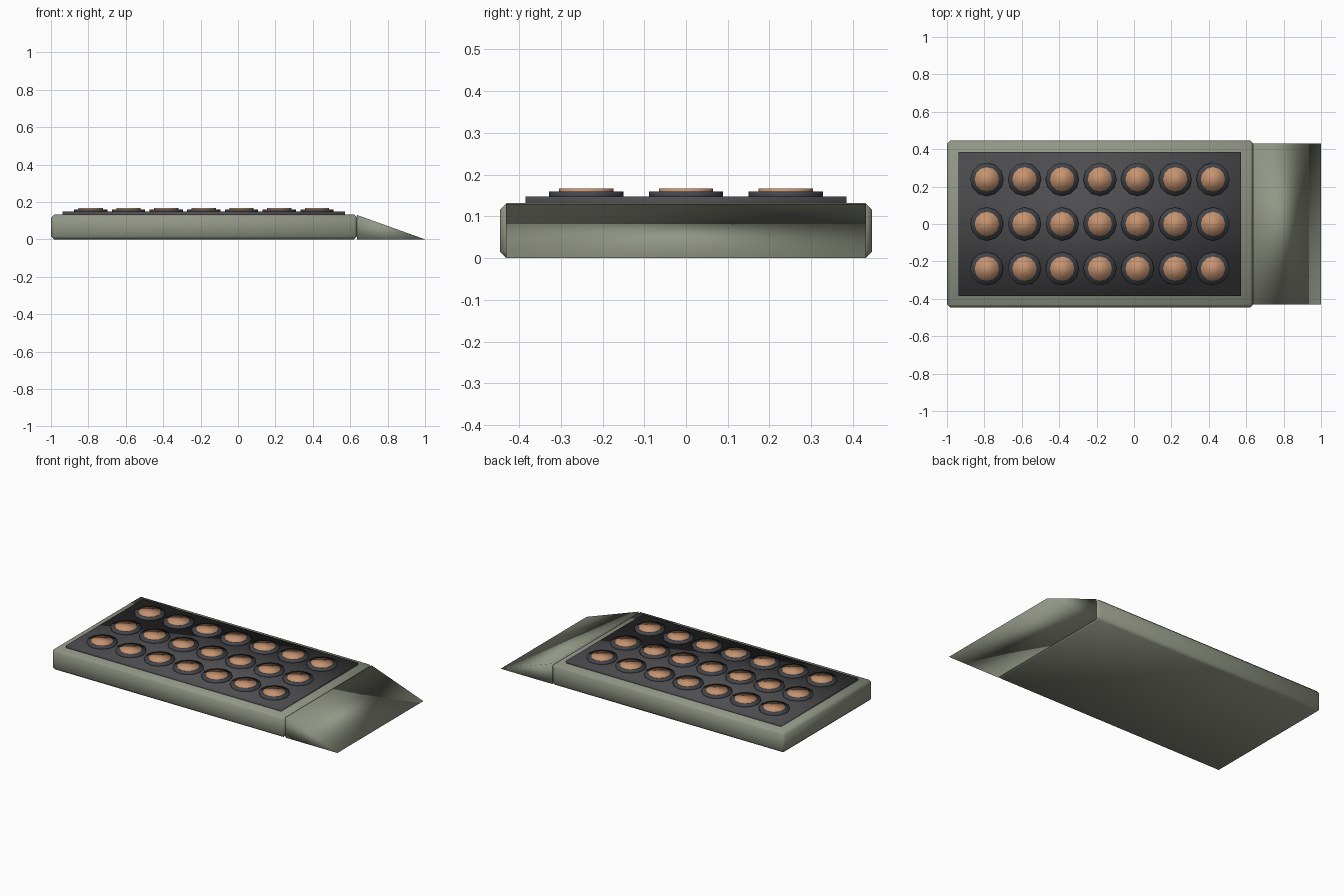
import bpy, bmesh

if "Cube" in bpy.data.objects:
    bpy.data.objects.remove(bpy.data.objects["Cube"])


def material(name, rgb):
    m = bpy.data.materials.new(name)
    m.diffuse_color = (*rgb, 1)
    m.use_nodes = True
    m.node_tree.nodes["Principled BSDF"].inputs["Base Color"].default_value = m.diffuse_color
    return m


OLIVE = material("olive_paint", (0.29, 0.31, 0.24))
DARK = material("dark_panel", (0.075, 0.073, 0.08))
RING = material("ring_metal", (0.055, 0.06, 0.07))
COPPER = material("copper", (0.56, 0.29, 0.16))


def finish(name, bm, mat):
    bmesh.ops.recalc_face_normals(bm, faces=bm.faces)
    me = bpy.data.meshes.new(name)
    bm.to_mesh(me)
    bm.free()
    me.materials.append(mat)
    me.shade_smooth()
    ob = bpy.data.objects.new(name, me)
    bpy.context.collection.objects.link(ob)
    return ob


def box(name, x0, x1, half_y, z0, z1, mat, bevel=0):
    bm = bmesh.new()
    bmesh.ops.create_cube(bm, size=1)
    for v in bm.verts:
        v.co = (x1 if v.co.x > 0 else x0,
                half_y if v.co.y > 0 else -half_y,
                z1 if v.co.z > 0 else z0)
    if bevel:
        bmesh.ops.bevel(bm, geom=bm.edges[:], offset=bevel, segments=1,
                        affect='EDGES')
    return finish(name, bm, mat)


def disc(name, x, y, z0, z1, radius, mat):
    bm = bmesh.new()
    bmesh.ops.create_cone(bm, cap_ends=True, segments=12, radius1=radius,
                          radius2=radius, depth=z1 - z0)
    bmesh.ops.translate(bm, verts=bm.verts, vec=(x, y, (z0 + z1) / 2))
    return finish(name, bm, mat)


# Chamfered case and the dark plate on top of it
box("case", -1.0, 0.637, 0.446, 0, 0.132, OLIVE, bevel=0.016)
box("top_plate", -0.937, 0.572, 0.385, 0.12, 0.148, DARK)

# Wedge nose sloping down to the ground
bm = bmesh.new()
profile = [(0.637, 0), (1.0, 0), (0.637, 0.13)]
face = bm.faces.new([bm.verts.new((x, -0.431, z)) for x, z in profile])
ext = bmesh.ops.extrude_face_region(bm, geom=[face])
bmesh.ops.translate(bm, vec=(0, 0.862, 0),
                    verts=[g for g in ext["geom"] if isinstance(g, bmesh.types.BMVert)])
finish("wedge_nose", bm, OLIVE)

# Grid of copper pads in dark rings
for row in range(3):
    for col in range(7):
        x, y = -0.787 + col * 0.2015, (row - 1) * 0.239
        disc(f"pad_ring_{row}_{col}", x, y, 0.14, 0.1595, 0.089, RING)
        disc(f"copper_pad_{row}_{col}", x, y, 0.15, 0.167, 0.065, COPPER)
